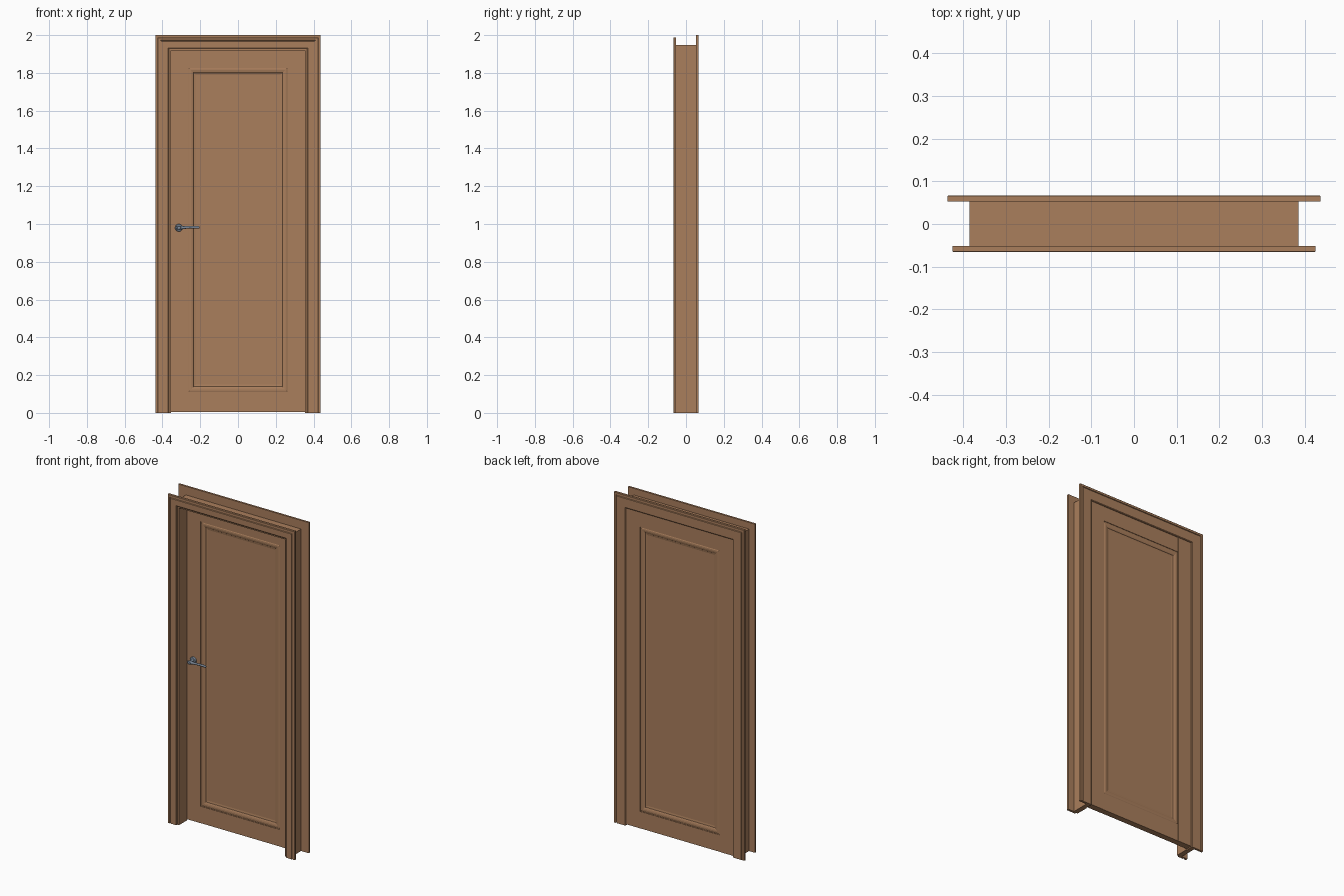
import bpy, bmesh, math
from mathutils import Matrix, Vector

if "Cube" in bpy.data.objects:
    bpy.data.objects.remove(bpy.data.objects["Cube"])


def material(name, rgb):
    m = bpy.data.materials.new(name)
    m.diffuse_color = (*rgb, 1)
    m.use_nodes = True
    m.node_tree.nodes["Principled BSDF"].inputs["Base Color"].default_value = m.diffuse_color
    return m


WOOD = material("warm wood", (0.40, 0.21, 0.107))
STEEL = material("blue grey steel", (0.22, 0.27, 0.34))
TOP = 1.563                      # head height = half width + TOP (mitred corners)
LEAF_F, LEAF_B = 0.022, 0.060    # front and back of the door leaf


def finish(name, bm, mat, smooth=False):
    bmesh.ops.recalc_face_normals(bm, faces=bm.faces)
    me = bpy.data.meshes.new(name)
    bm.to_mesh(me)
    bm.free()
    me.materials.append(mat)
    ob = bpy.data.objects.new(name, me)
    bpy.context.collection.objects.link(ob)
    if smooth:
        bpy.context.view_layer.objects.active = ob
        ob.select_set(True)
        bpy.ops.object.shade_smooth_by_angle(angle=math.radians(40))
        ob.select_set(False)
    return ob


def loft(name, rings, mat, smooth=False):
    """Bridge closed rings of points and cap both ends."""
    bm = bmesh.new()
    vs = [[bm.verts.new(p) for p in r] for r in rings]
    n = len(vs[0])
    for a, b in zip(vs, vs[1:]):
        for i in range(n):
            j = (i + 1) % n
            bm.faces.new((a[i], a[j], b[j], b[i]))
    bm.faces.new(vs[0])
    bm.faces.new(vs[-1])
    return finish(name, bm, mat, smooth)


def surround(name, profile):
    """Sweep a (half width, y) profile up, over and down the doorway."""
    rings = []
    for sx, top in ((-1, 0), (-1, 1), (1, 1), (1, 0)):
        rings.append([(sx * d, y, top * (d + TOP)) for d, y in profile])
    return loft(name, rings, WOOD)


def box(name, x0, x1, y0, y1, z0, z1):
    rings = [[(x0, y0, z), (x1, y0, z), (x1, y1, z), (x0, y1, z)] for z in (z0, z1)]
    return loft(name, rings, WOOD)


# door frame: jamb lining and the two casings with a grooved face
surround("jamb", [(0.355, -0.056), (0.385, -0.056), (0.385, 0.058),
                  (0.359, 0.058), (0.359, 0.020), (0.355, 0.020)])


def casing(name, inner, outer, wall, face):
    s = 1 if face > wall else -1
    surround(name, [(inner, wall), (inner, face - s * 0.003), (inner + 0.004, face),
                    (outer - 0.021, face), (outer - 0.019, face - s * 0.004),
                    (outer - 0.016, face - s * 0.004), (outer - 0.014, face),
                    (outer - 0.002, face), (outer, face - s * 0.002), (outer, wall)])


casing("front_casing", 0.366, 0.425, -0.052, -0.066)
casing("back_casing", 0.358, 0.437, 0.053, 0.067)

# door leaf: full height stiles with rails set back a hair between them
W, S, Z0, Z1 = 0.358, 0.266, 0.006, 1.921
R0, R1 = 0.108, 1.830
for side, sx in (("left", -1), ("right", 1)):
    a, b = sorted((sx * S, sx * W))
    box(side + "_stile", a, b, LEAF_F, LEAF_B, Z0, Z1)
for name, z0, z1 in (("bottom_rail", Z0, R0), ("top_rail", R1, Z1)):
    box(name, -S, S, LEAF_F + 0.001, LEAF_B - 0.001, z0, z1)

# moulded panel, same profile on both faces: (inset from opening, depth)
MOULD = [(0.0, 0.004), (0.004, 0.004), (0.008, 0.002), (0.016, 0.0015), (0.024, 0.003),
         (0.029, 0.005), (0.031, 0.008), (0.037, 0.009), (0.042, 0.010)]


def rect(d, y):
    x = S - d
    return [(-x, y, R0 + d), (x, y, R0 + d), (x, y, R1 - d), (-x, y, R1 - d)]


loft("panel", [rect(d, LEAF_F + h) for d, h in reversed(MOULD)] +
     [rect(d, LEAF_B - h) for d, h in MOULD], WOOD)

# lever handle on the front
HX, HZ = -0.313, 0.980


def turned(name, stations):
    n = 28
    rings = [[(HX + r * math.cos(2 * math.pi * i / n), y, HZ + r * math.sin(2 * math.pi * i / n))
              for i in range(n)] for r, y in stations]
    return loft(name, rings, STEEL, True)


turned("handle_rose", [(0.020, 0.024), (0.020, 0.016), (0.018, 0.013), (0.013, 0.012)])
turned("handle_neck", [(0.010, 0.014), (0.008, 0.005), (0.009, -0.010), (0.011, -0.020), (0.008, -0.023)])

# tapered lever: (x, half height, half depth, z shift)
LEVER = [(-0.328, 0.005, 0.004, 0), (-0.322, 0.010, 0.007, 0), (-0.308, 0.010, 0.007, 0),
         (-0.290, 0.0075, 0.006, 0.001), (-0.255, 0.006, 0.005, 0.003),
         (-0.220, 0.007, 0.005, 0.003), (-0.208, 0.007, 0.005, 0.002), (-0.204, 0.004, 0.003, 0.002)]
loft("handle_lever", [[(x, -0.014 + d * math.cos(2 * math.pi * i / 16),
                        HZ + dz + h * math.sin(2 * math.pi * i / 16)) for i in range(16)]
                      for x, h, d, dz in LEVER], STEEL, True)
